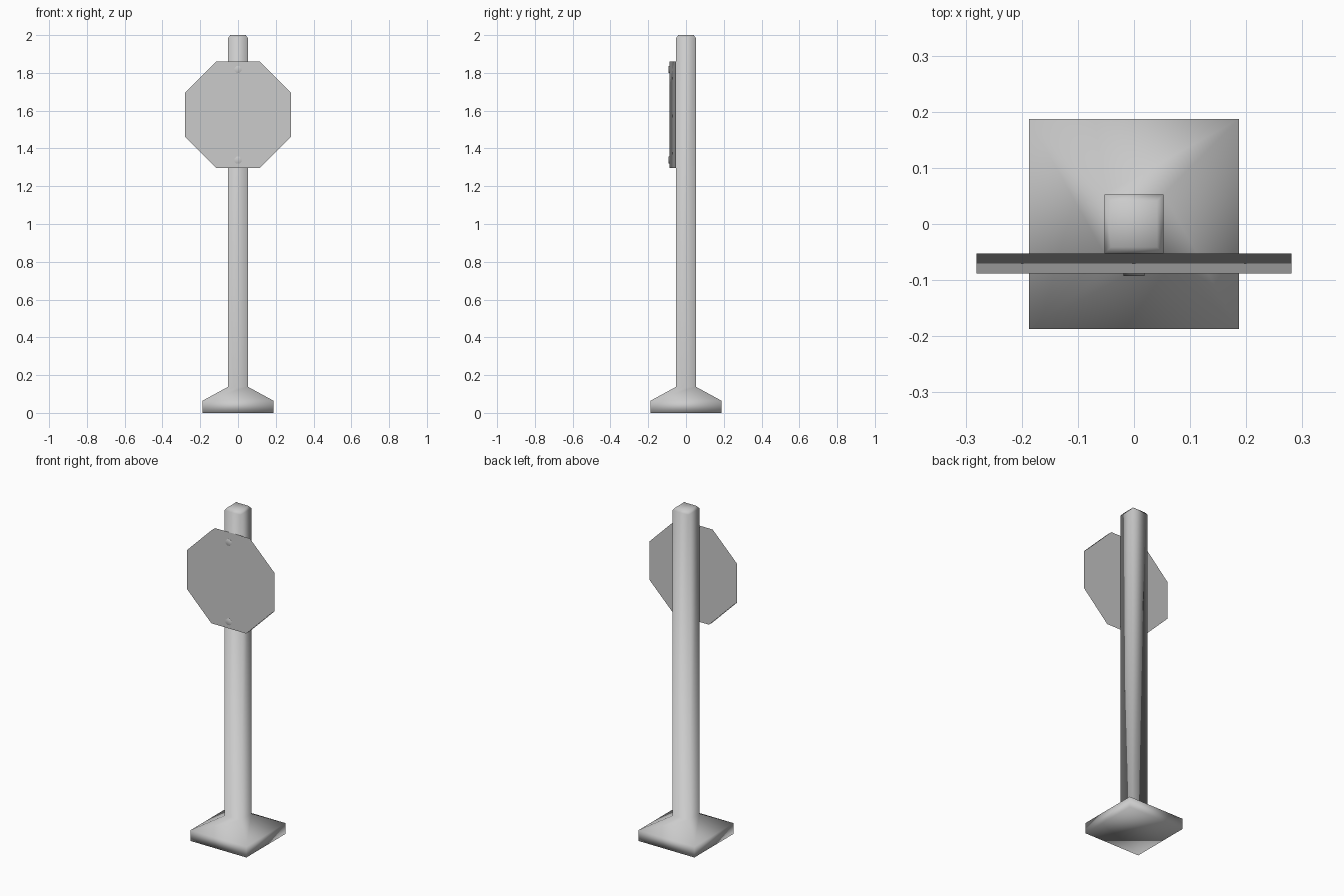
import bpy, bmesh, math
from mathutils import Matrix

cube = bpy.data.objects.get("Cube")
if cube:
    bpy.data.objects.remove(cube, do_unlink=True)

grey = bpy.data.materials.new("plain_grey")
grey.use_nodes = True
colour = (0.6, 0.6, 0.6, 1)
grey.diffuse_color = colour
grey.node_tree.nodes["Principled BSDF"].inputs["Base Color"].default_value = colour

SIGN_Z = 1.578


def finish(name, bm):
    bmesh.ops.recalc_face_normals(bm, faces=bm.faces)
    for face in bm.faces:
        face.smooth = True
    mesh = bpy.data.meshes.new(name)
    bm.to_mesh(mesh)
    bm.free()
    mesh.materials.append(grey)
    obj = bpy.data.objects.new(name, mesh)
    bpy.context.scene.collection.objects.link(obj)
    return obj


def stacked_squares(name, levels):
    """Skin a stack of squares given as (half width, height)."""
    bm = bmesh.new()
    rings = [[bm.verts.new((sx * h, sy * h, z))
              for sx, sy in ((-1, -1), (1, -1), (1, 1), (-1, 1))]
             for h, z in levels]
    for low, high in zip(rings, rings[1:]):
        for i in range(4):
            j = (i + 1) % 4
            bm.faces.new((low[i], low[j], high[j], high[i]))
    bm.faces.new(rings[0][::-1])
    bm.faces.new(rings[-1])
    return finish(name, bm)


def disc(name, sides, radius, y_front, y_back, z):
    """Flat polygon plate facing the front, with flat top and bottom edges."""
    bm = bmesh.new()
    place = (Matrix.Translation((0, (y_front + y_back) / 2, z))
             @ Matrix.Rotation(math.pi / 2, 4, 'X')
             @ Matrix.Rotation(math.pi / sides, 4, 'Z'))
    bmesh.ops.create_cone(bm, cap_ends=True, segments=sides, radius1=radius,
                          radius2=radius, depth=y_back - y_front, matrix=place)
    obj = finish(name, bm)
    # Keep the broad faces evenly shaded
    obj.modifiers.new("even_faces", 'WEIGHTED_NORMAL').weight = 100
    return obj


# Flared foot, square post and chamfered cap in one skin
stacked_squares("post_and_base", [(0.187, 0), (0.187, 0.065), (0.053, 0.138),
                                  (0.053, 1.984), (0.041, 2.0)])

# Octagonal sign plate
disc("sign_plate", 8, 0.281 / math.cos(math.pi / 8), -0.088, -0.053, SIGN_Z)

# Bolts above and below the centre of the plate
for label, side in (("upper", 1), ("lower", -1)):
    disc(label + "_bolt", 8, 0.02, -0.093, -0.08, SIGN_Z + side * 0.24)
